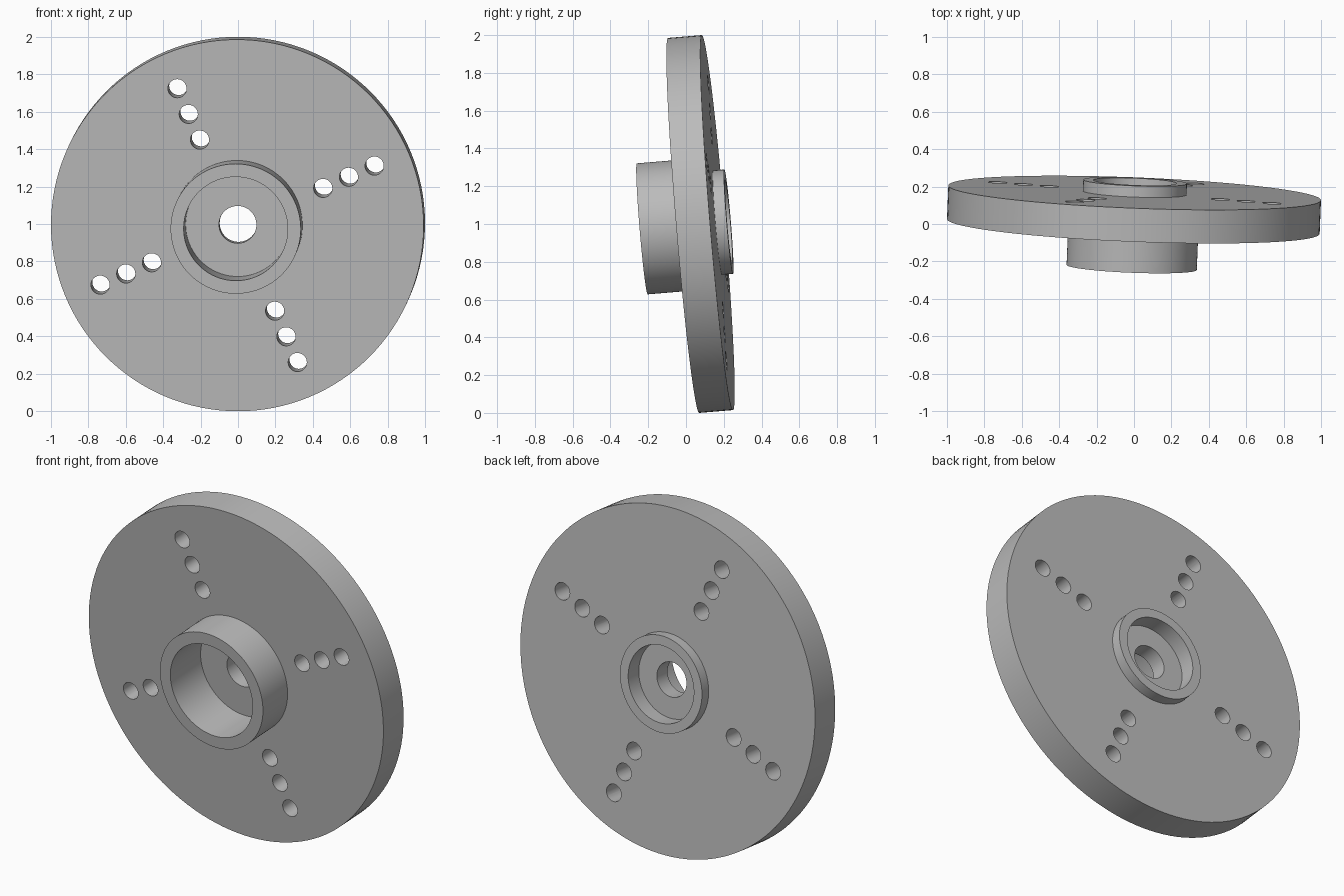
import bpy, bmesh
from math import radians, cos, sin, tau
from mathutils import Vector, Matrix

cube = bpy.data.objects.get("Cube")
if cube:
    bpy.data.objects.remove(cube, do_unlink=True)

SEGMENTS = 128

grey = bpy.data.materials.new("plain_grey")
grey.use_nodes = True
colour = (0.5, 0.5, 0.5, 1)
grey.diffuse_color = colour
grey.node_tree.nodes["Principled BSDF"].inputs["Base Color"].default_value = colour

# Tilted frame: the wheel axis points to the back, leaning slightly up and left
axis = Vector((0.04, 1, 0.083)).normalized()
side = Vector((1, -0.04, 0)).normalized()
up = side.cross(axis)
side = axis.cross(up)
frame = Matrix((side, -up, axis)).transposed().to_4x4()
frame.translation = (0, 0.077, 1)


def add_object(name, bm):
    bmesh.ops.recalc_face_normals(bm, faces=bm.faces)
    mesh = bpy.data.meshes.new(name)
    bm.to_mesh(mesh)
    bm.free()
    mesh.materials.append(grey)
    obj = bpy.data.objects.new(name, mesh)
    obj.matrix_world = frame
    bpy.context.collection.objects.link(obj)
    return obj


def lathe(name, profile):
    """Turn a closed (radius, height) outline around the axis."""
    bm = bmesh.new()
    rings = []
    for i in range(SEGMENTS):
        a = tau * i / SEGMENTS
        rings.append([bm.verts.new((r * cos(a), r * sin(a), h)) for r, h in profile])
    n = len(profile)
    for i in range(SEGMENTS):
        one, two = rings[i], rings[(i + 1) % SEGMENTS]
        for j in range(n):
            k = (j + 1) % n
            bm.faces.new((one[j], two[j], two[k], one[k]))
    return add_object(name, bm)


# Disc with a deep front hub, a shallow back collar and a bored web
disc = lathe("hub_disc", [
    (0.10, -0.04), (0.278, -0.04), (0.278, -0.31), (0.348, -0.31),
    (0.348, -0.09), (0.996, -0.09), (0.996, 0.09), (0.277, 0.09),
    (0.277, 0.15), (0.222, 0.15), (0.222, 0.055), (0.10, 0.055)])

# Four rows of three through holes
bm = bmesh.new()
for row in range(4):
    a = radians(23.5 + 90 * row)
    for r in (0.5, 0.65, 0.8):
        bmesh.ops.create_cone(
            bm, cap_ends=True, segments=32, radius1=0.05, radius2=0.05, depth=0.4,
            matrix=Matrix.Translation((r * cos(a), -r * sin(a), 0)))
cutter = add_object("hole_cutter", bm)
cutter.hide_render = True

cut = disc.modifiers.new("holes", "BOOLEAN")
cut.operation = "DIFFERENCE"
cut.solver = "EXACT"
cut.object = cutter

bpy.ops.object.select_all(action="DESELECT")
disc.select_set(True)
bpy.context.view_layer.objects.active = disc
bpy.ops.object.modifier_apply(modifier=cut.name)
bpy.data.objects.remove(cutter, do_unlink=True)
bpy.ops.object.shade_smooth_by_angle(angle=radians(30))
